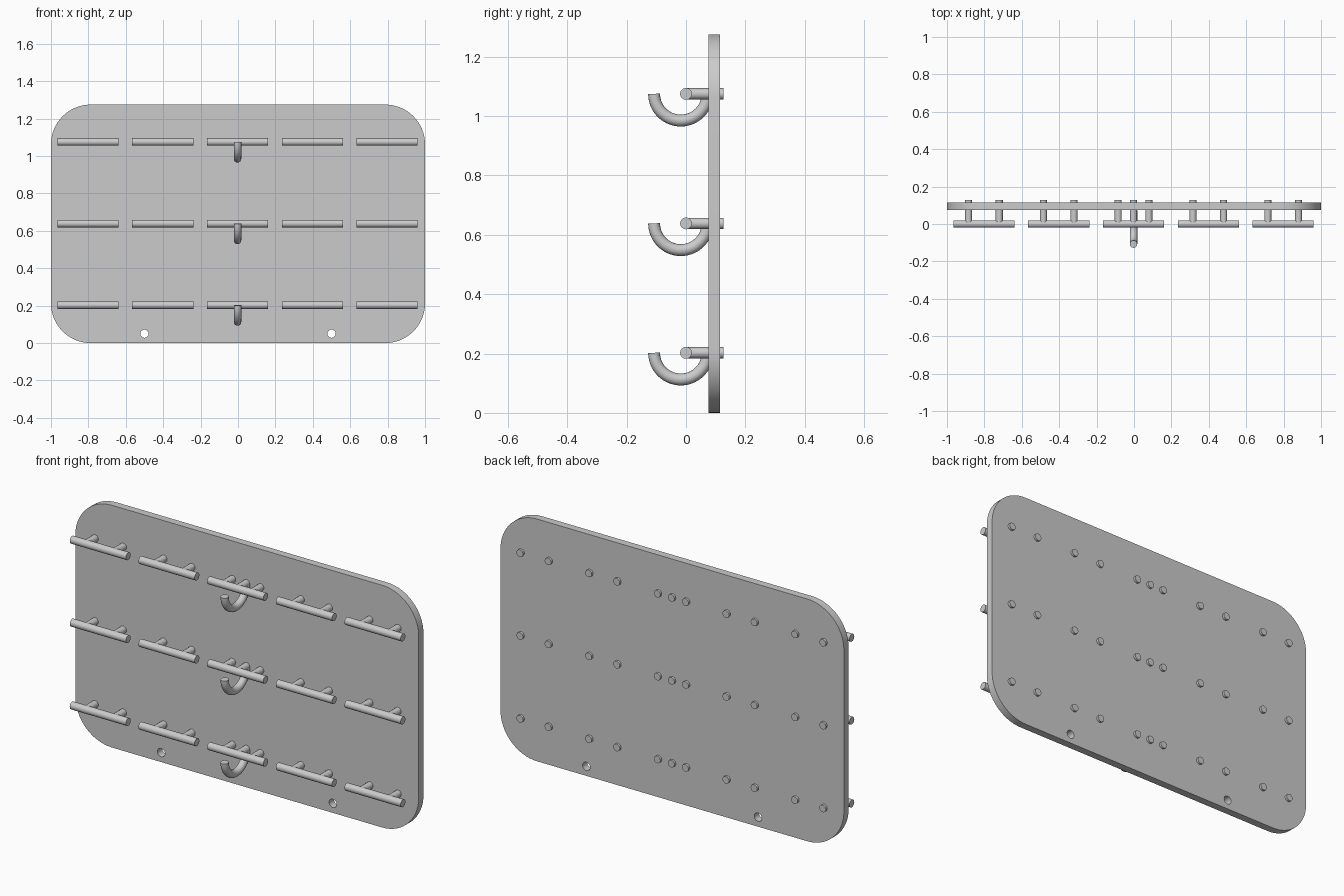
import bpy
from math import sin, cos, pi, radians

if "Cube" in bpy.data.objects:
    bpy.data.objects.remove(bpy.data.objects["Cube"])

W, H, R = 1.0, 1.275, 0.213        # half width, height, corner radius
ROWS = (0.2025, 0.6385, 1.075)     # heights of the bar rows
PANEL_Y, THICK = 0.095, 0.04
BACK = 0.127


def arc(cx, cz, r, a0, a1, n):
    return [(cx + r * cos(radians(a0 + (a1 - a0) * i / n)),
             cz + r * sin(radians(a0 + (a1 - a0) * i / n))) for i in range(n + 1)]


def add_spline(curve, pts, closed):
    s = curve.splines.new('POLY')
    s.points.add(len(pts) - 1)
    for p, co in zip(s.points, pts):
        p.co = (*co, 1.0)
    s.use_cyclic_u = closed


def finish(name, curve):
    obj = bpy.data.objects.new(name, curve)
    bpy.context.collection.objects.link(obj)
    bpy.ops.object.select_all(action='DESELECT')
    obj.select_set(True)
    bpy.context.view_layer.objects.active = obj
    bpy.ops.object.convert(target='MESH')
    obj = bpy.context.object
    bpy.ops.object.shade_smooth_by_angle(angle=radians(35))
    return obj


def rod(name, pts, radius):
    c = bpy.data.curves.new(name, 'CURVE')
    c.dimensions = '3D'
    c.bevel_depth = radius
    c.bevel_resolution = 6
    c.use_fill_caps = True
    add_spline(c, pts, False)
    return finish(name, c)


# Back panel with rounded corners and two mounting holes
panel = bpy.data.curves.new("back_panel", 'CURVE')
panel.dimensions = '2D'
panel.fill_mode = 'BOTH'
panel.extrude = THICK / 2
outline = (arc(W - R, R, R, -90, 0, 16) + arc(W - R, H - R, R, 0, 90, 16)
           + arc(R - W, H - R, R, 90, 180, 16) + arc(R - W, R, R, 180, 270, 16))
add_spline(panel, [(x, z, 0) for x, z in outline], True)
for hx in (-0.5, 0.5):
    hole = arc(hx, 0.05, 0.022, 0, 360, 24)[:-1]
    add_spline(panel, [(x, z, 0) for x, z in hole], True)
board = finish("back_panel", panel)
board.rotation_euler.x = pi / 2
board.location.y = PANEL_Y

for z in ROWS:
    # Rows of horizontal bars, each on two pegs through the panel
    for i in range(-2, 3):
        cx = 0.4 * i - 0.0025
        rod("bar", [(cx - 0.1635, 0, z), (cx + 0.1635, 0, z)], 0.02)
        for dx in (-0.082, 0.082):
            rod("bar_peg", [(cx + dx, 0, z), (cx + dx, BACK, z)], 0.019)
    # Centre hook hanging below the middle bar, with its own peg
    rod("hook", [(-0.0025, y, hz) for y, hz in arc(-0.0175, z, 0.09, 180, 360, 28)], 0.02)
    rod("hook_peg", [(-0.0025, 0, z), (-0.0025, BACK, z)], 0.019)
